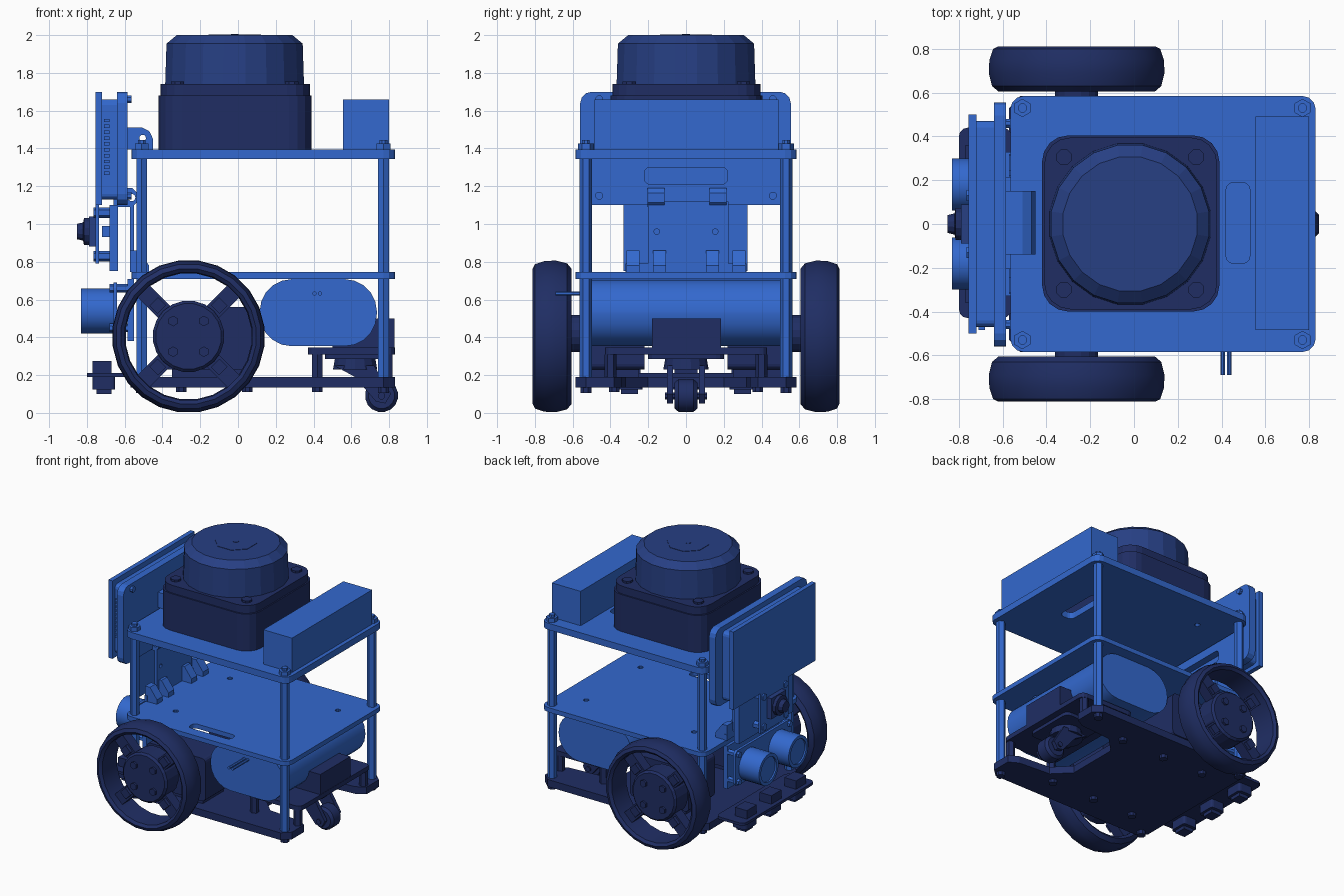
import bpy, bmesh
from math import sin, cos, pi, radians

if "Cube" in bpy.data.objects:
    bpy.data.objects.remove(bpy.data.objects["Cube"])

def material(name, c):
    m = bpy.data.materials.new(name)
    m.diffuse_color = (*c, 1)
    m.use_nodes = True
    m.node_tree.nodes["Principled BSDF"].inputs["Base Color"].default_value = m.diffuse_color
    return m
BLUE = material("blue", (0.033, 0.14, 0.62))
NAVY = material("navy", (0.014, 0.027, 0.127))
DARK = material("dark_blue", (0.02, 0.05, 0.23))

# place profile coordinates (a, b) and depth t along an axis
MAP = {'x': lambda a, b, t: (t, a, b), 'y': lambda a, b, t: (a, t, b), 'z': lambda a, b, t: (a, b, t)}

def finish(name, bm, mat, smooth=False):
    bmesh.ops.recalc_face_normals(bm, faces=bm.faces)
    me = bpy.data.meshes.new(name)
    bm.to_mesh(me)
    bm.free()
    me.materials.append(mat)
    ob = bpy.data.objects.new(name, me)
    bpy.context.collection.objects.link(ob)
    if smooth:
        bpy.ops.object.select_all(action='DESELECT')
        ob.select_set(True)
        bpy.context.view_layer.objects.active = ob
        bpy.ops.object.shade_smooth_by_angle(angle=radians(35))
    return ob

def prism(name, loops, t0, t1, axis, mat, smooth=False):
    """Extrude an outline (first loop) with holes (other loops)."""
    bm, f = bmesh.new(), MAP[axis]
    low = [[bm.verts.new(f(a, b, t0)) for a, b in l] for l in loops]
    high = [[bm.verts.new(f(a, b, t1)) for a, b in l] for l in loops]
    pair = {v: w for L, H in zip(low, high) for v, w in zip(L, H)}
    if len(loops) == 1:
        bm.faces.new(low[0])
    else:
        edges = [bm.edges.new((L[i - 1], L[i])) for L in low for i in range(len(L))]
        bmesh.ops.triangle_fill(bm, use_beauty=True, edges=edges)
    for face in list(bm.faces):
        bm.faces.new([pair[v] for v in face.verts])
    for L, H in zip(low, high):
        for i in range(len(L)):
            bm.faces.new((L[i - 1], L[i], H[i], H[i - 1]))
    return finish(name, bm, mat, smooth)

def lathe(name, prof, axis, a, b, n, mat, closed=False, smooth=False):
    """Revolve (radius, depth) points around an axis through (a, b)."""
    bm, f = bmesh.new(), MAP[axis]
    rings = [[bm.verts.new(f(a + r * cos(2 * pi * (i + .5) / n), b + r * sin(2 * pi * (i + .5) / n), t))
              for i in range(n)] for r, t in prof]
    for k in range(0 if closed else 1, len(rings)):
        for i in range(n):
            bm.faces.new((rings[k - 1][i - 1], rings[k - 1][i], rings[k][i], rings[k][i - 1]))
    if not closed:
        bm.faces.new(rings[0])
        bm.faces.new(rings[-1])
    return finish(name, bm, mat, smooth)

def cyl(name, axis, a, b, r, t0, t1, mat, n=12, smooth=False):
    return lathe(name, [(r, t0), (r, t1)], axis, a, b, n, mat, smooth=smooth)

def circ(a, b, r, n=10):
    return [(a + r * cos(2 * pi * i / n), b + r * sin(2 * pi * i / n)) for i in range(n)]

def rrect(a0, a1, b0, b1, r, n=3):
    pts = []
    for k, (ca, cb) in enumerate(((a1 - r, b1 - r), (a0 + r, b1 - r), (a0 + r, b0 + r), (a1 - r, b0 + r))):
        pts += [(ca + r * cos(pi / 2 * (k + i / n)), cb + r * sin(pi / 2 * (k + i / n))) for i in range(n + 1)]
    return pts

def box(name, x0, x1, y0, y1, z0, z1, mat):
    return prism(name, [[(x0, y0), (x1, y0), (x1, y1), (x0, y1)]], z0, z1, 'z', mat)

# decks
outline = rrect(-.565, .83, -.585, .585, .06)
small = [circ(x, y, .02) for x in (-.3, .62) for y in (-.33, .33)]
prism("top_deck", [outline, rrect(.42, .53, -.18, .19, .035)] + small[:2], 1.345, 1.395, 'z', BLUE)
prism("middle_deck", [outline, rrect(-.08, .28, -.5, -.42, .03)] + small, .71, .745, 'z', BLUE)
prism("bottom_deck", [[(-.57, -.53), (-.52, -.585), (.77, -.585), (.83, -.53), (.83, -.38), (.76, -.34), (.5, -.32),
      (.38, -.2), (.38, .2), (.5, .32), (.76, .34), (.83, .38), (.83, .53), (.77, .585), (-.52, .585), (-.57, .53)]],
      .135, .19, 'z', NAVY)

# corner posts with nuts and bolt heads
for x in (-.51, .77):
    for y in (-.53, .53):
        cyl("lower_post", 'z', x, y, .033, .19, .71, BLUE, 6)
        cyl("upper_post", 'z', x, y, .033, .745, 1.345, BLUE, 6)
        cyl("post_nut", 'z', x, y, .042, 1.395, 1.425, BLUE, 6)
        cyl("post_bolt_end", 'z', x, y, .022, 1.425, 1.445, BLUE, 8)
        cyl("post_bolt_head", 'z', x, y, .032, .105, .135, NAVY, 8)
for x in (-.3, .05, .42):
    for y in (-.38, .38):
        cyl("deck_bolt_head", 'z', x, y, .03, .11, .135, NAVY, 8)

# scanner: rounded square base, turret, screws
prism("scanner_base", [rrect(-.42, .39, -.40, .405, .12, 4)], 1.395, 1.68, 'z', NAVY)
prism("scanner_base_lid", [rrect(-.41, .38, -.39, .395, .12, 4)], 1.68, 1.74, 'z', NAVY)
lathe("scanner_turret", [(.372, 1.74), (.365, 1.955), (.31, 2.0)], 'z', -.018, 0, 20, DARK)
cyl("scanner_cap_disc", 'z', -.018, 0, .15, 1.995, 2.003, DARK, 8)
cyl("scanner_cap_pin", 'z', -.018, 0, .022, 2.0, 2.006, DARK, 8)
for x in (-.32, .285):
    for y in (-.3, .305):
        cyl("scanner_screw", 'z', x, y, .038, 1.74, 1.755, NAVY, 8)

# rear box on the top deck
box("rear_box", .555, .8, -.485, .49, 1.395, 1.66, BLUE)

# display: back plate, module, panel, pin header
prism("display_back_plate", [rrect(-.56, .555, 1.1, 1.7, .06), rrect(-.22, .22, 1.21, 1.3, .03)],
      -.64, -.585, 'x', BLUE)
prism("display_module", [rrect(-.47, .47, 1.13, 1.66, .03)], -.725, -.64, 'x', BLUE)
box("display_panel", -.755, -.72, -.5, .5, 1.1, 1.7, BLUE)
for k in range(10):
    z = 1.26 + k * .031
    box("header_pin", -.71, -.68, -.485, -.465, z, z + .018, BLUE)
for y in (-.46, .46):
    for z in (1.15, 1.66):
        cyl("display_screw", 'x', y, z, .022, -.6, -.565, BLUE, 8)

# display hinge: upper hook and lower lugs
prism("display_hook", [[(-.59, 1.395), (-.45, 1.395), (-.45, 1.45), (-.468, 1.49), (-.51, 1.512), (-.59, 1.512)],
      circ(-.505, 1.455, .018)], -.14, .15, 'y', BLUE)
for y in (-.16, .17):
    prism("hinge_lug", [[(-.66, 1.09), (-.56, 1.09), (-.535, 1.115), (-.535, 1.165), (-.56, 1.19), (-.66, 1.19)],
          circ(-.563, 1.14, .02)], y - .045, y + .045, 'y', BLUE)
prism("hinge_plate", [[(-.2, .745), (.225, .745), (.225, 1.12), (-.2, 1.12)],
      circ(-.155, .96, .015), circ(.155, .96, .015)], -.572, -.55, 'x', BLUE)
for y in (-.28, -.14, .14, .28):
    prism("hinge_foot", [[(-.572, .745), (-.47, .745), (-.47, .78), (-.53, .86), (-.572, .86)]],
          y - .035, y + .035, 'y', BLUE)
box("hinge_foot_bar", -.572, -.55, -.32, .32, .745, .79, BLUE)

# camera
box("camera_plate", -.68, -.635, -.33, .325, .75, 1.1, BLUE)
box("camera_board", -.755, -.735, -.17, .17, .79, 1.1, BLUE)
box("camera_housing", -.79, -.755, -.09, .09, .88, 1.04, DARK)
lathe("camera_lens", [(.075, -.79), (.075, -.815), (.05, -.82), (.042, -.852)], 'x', 0, .96, 12, NAVY)
for y in (-.13, .13):
    for z in (.83, 1.06):
        cyl("camera_standoff", 'x', y, z, .028, -.765, -.68, BLUE, 6)
box("camera_connector", -.72, -.68, -.08, .08, .93, .99, BLUE)

# range sensor with two cylinders
box("range_sensor_plate", -.585, -.55, -.33, .33, .38, .71, BLUE)
prism("range_sensor_board", [rrect(-.34, .34, .42, .69, .03)], -.66, -.64, 'x', BLUE)
for y in (-.18, .18):
    lathe("range_sensor_eye", [(.12, -.65), (.12, -.832), (.095, -.832), (.095, -.82)], 'x', y, .54, 20, BLUE, smooth=True)
for y in (-.31, .31):
    for z in (.45, .66):
        cyl("range_sensor_spacer", 'x', y, z, .022, -.68, -.57, BLUE, 6)

# floor sensors
prism("floor_sensor_board", [rrect(-.8, -.56, -.43, .44, .04)], .19, .21, 'z', NAVY)
for y in (-.3, 0, .3):
    prism("floor_sensor", [rrect(-.77, -.65, y - .07, y + .07, .02)], .125, .19, 'z', NAVY)
    box("floor_sensor_tip", -.75, -.67, y - .045, y + .045, .1, .125, NAVY)
    box("floor_sensor_plug", -.77, -.67, y - .06, y + .06, .21, .275, NAVY)

# battery pack with leads
lathe_r = rrect(.115, .735, .353, .708, .17, 5)
prism("battery", [lathe_r], -.5, .5, 'y', BLUE, smooth=True)
for x in (.405, .435):
    cyl("battery_lead", 'y', x, .632, .011, -.69, -.5, BLUE, 8)

# caster mount, fork and wheel
prism("caster_mount", [rrect(.37, .83, -.43, .43, .04)], .31, .345, 'z', NAVY)
for x in (.42, .79):
    for y in (-.4, .4):
        cyl("caster_standoff", 'z', x, y, .032, .19, .31, NAVY, 6)
box("control_box", .5, .828, -.18, .185, .345, .5, NAVY)
prism("caster_flange", [rrect(.46, .78, -.2, .2, .04)], .285, .31, 'z', NAVY)
lathe("caster_swivel", [(.12, .23), (.11, .285)], 'z', .62, 0, 14, NAVY)
for s in (-1, 1):
    prism("caster_fork", [[(.51, .25), (.72, .25), (.81, .1), (.78, .05), (.73, .06), (.62, .19)]],
          s * .07, s * .1, 'y', NAVY)
cyl("caster_axle", 'y', .76, .09, .02, -.11, .11, NAVY, 8)
lathe("caster_wheel", [(.07, -.06), (.088, -.04), (.088, .04), (.07, .06)], 'y', .76, .092, 16, NAVY, smooth=True)

# drive wheels and motors, mirrored left and right
WX, WZ = -.262, .405
for s in (-1, 1):
    tire = [(.335, .625), (.36, .605), (.39, .63), (.405, .69), (.402, .75), (.385, .8), (.36, .812), (.34, .795)]
    lathe("tire", [(r, s * t) for r, t in tire], 'y', WX, WZ, 24, NAVY, closed=True, smooth=True)
    lathe("wheel_hub", [(r, s * t) for r, t in ((.19, .62), (.19, .755), (.175, .77))], 'y', WX, WZ, 20, NAVY)
    for k in range(4):
        c, n = cos(pi / 4 + k * pi / 2), sin(pi / 4 + k * pi / 2)
        for part, r0, r1, w, t0, t1 in (("spoke", .17, .345, .045, .66, .74), ("spoke_pad", .2, .26, .032, .74, .765)):
            prism(part, [[(WX + r * c - v * n, WZ + r * n + v * c) for r, v in ((r0, -w), (r1, -w), (r1, w), (r0, w))]],
                  s * t0, s * t1, 'y', NAVY)
        cyl("hub_bolt", 'y', WX + .115 * c, WZ + .115 * n, .028, s * .77, s * .785, NAVY, 6)
    cyl("motor_shaft", 'y', WX, .42, .1, s * .53, s * .63, NAVY, 16)
    prism("motor", [rrect(-.4, .1, .23, .56, .03)], s * .22, s * .54, 'y', NAVY)
    box("motor_bracket", -.35, .05, s * .25, s * .5, .19, .23, NAVY)
